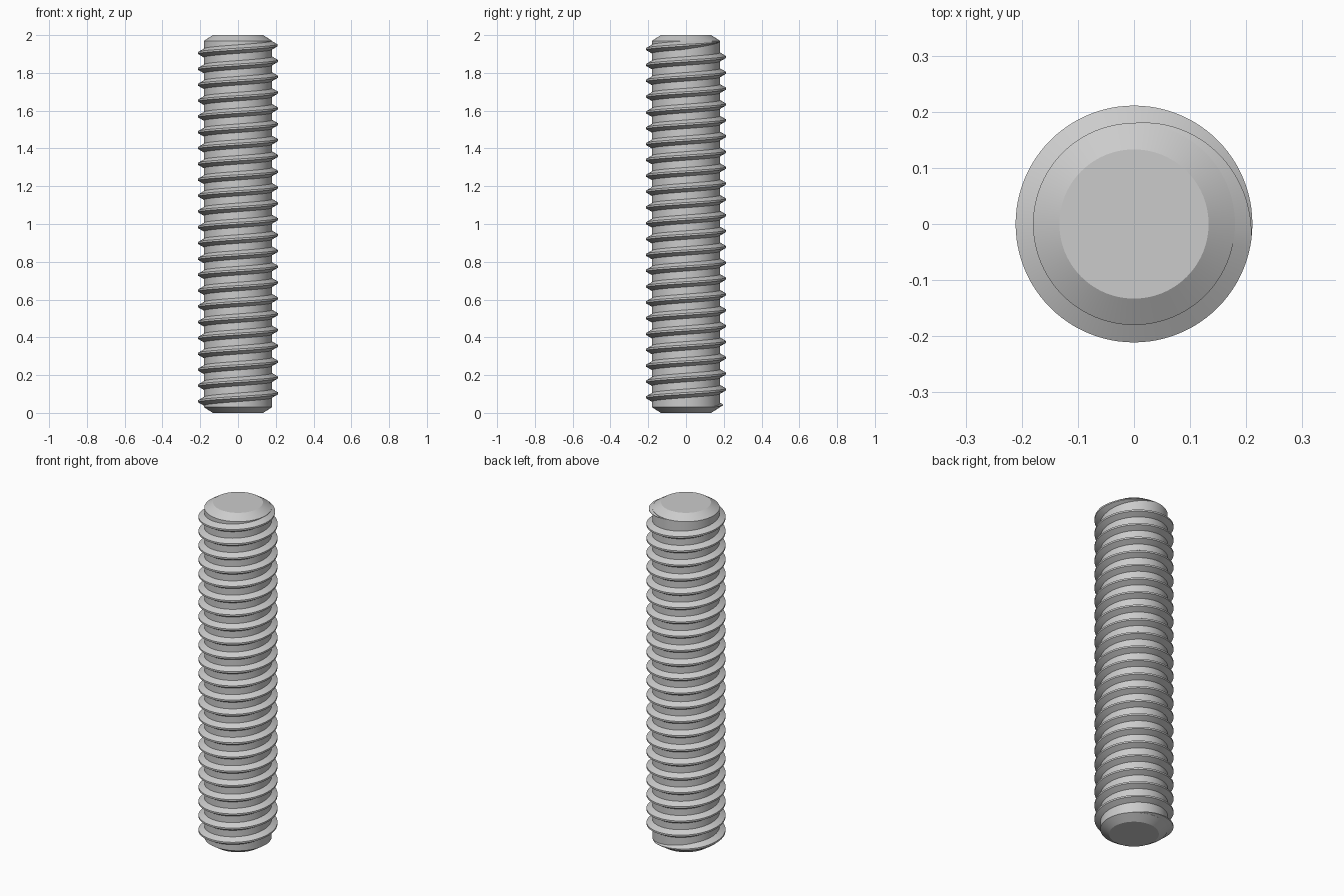
import bpy, bmesh, math

if "Cube" in bpy.data.objects:
    bpy.data.objects.remove(bpy.data.objects["Cube"], do_unlink=True)

CORE, CREST = 0.18, 0.211      # root and crest radii
PITCH = 0.0838
SEGS = 96                      # segments per turn
TOP_Z, TURNS = 1.968, 23.12    # crest height at the upper run-out, thread length
FADE = 0.27                    # run-out length in turns

steel = bpy.data.materials.new("steel_grey")
steel.use_nodes = True
grey = (0.6, 0.6, 0.6, 1)
steel.diffuse_color = grey
steel.node_tree.nodes["Principled BSDF"].inputs["Base Color"].default_value = grey


def finish(name, bm):
    bmesh.ops.recalc_face_normals(bm, faces=bm.faces)
    mesh = bpy.data.meshes.new(name)
    bm.to_mesh(mesh)
    bm.free()
    mesh.materials.append(steel)
    obj = bpy.data.objects.new(name, mesh)
    bpy.context.collection.objects.link(obj)
    bpy.ops.object.select_all(action='DESELECT')
    obj.select_set(True)
    bpy.context.view_layer.objects.active = obj
    bpy.ops.object.shade_smooth_by_angle(angle=math.radians(30))


def ring(bm, points):
    return [bm.verts.new(p) for p in points]


def bridge(bm, a, b):
    n = len(a)
    for i in range(n):
        j = (i + 1) % n
        bm.faces.new((a[i], a[j], b[j], b[i]))


# Core rod with chamfered ends
bm = bmesh.new()
rings = []
for r, z in [(0.133, 0), (CORE, 0.03), (CORE, 1.97), (0.133, 2)]:
    angles = [math.tau * i / SEGS for i in range(SEGS)]
    rings.append(ring(bm, [(r * math.cos(a), r * math.sin(a), z) for a in angles]))
for a, b in zip(rings, rings[1:]):
    bridge(bm, a, b)
bm.faces.new(rings[0])
bm.faces.new(rings[-1])
finish("core_rod", bm)

# Right-handed helical thread, growing from and fading into the core
bm = bmesh.new()
sections = []
count = round(TURNS * SEGS)
for i in range(count + 1):
    back = (count - i) / SEGS                  # turns below the upper end
    grow = min(1, back / FADE, i / SEGS / FADE)
    grow = max(grow, 0.01)
    angle = math.pi / 2 - math.tau * back
    z = TOP_Z - PITCH * back
    tip = CORE + (CREST - CORE) * grow
    base, flat = 0.024 * grow, 0.005 * grow
    profile = [(CORE - 0.002, -base), (tip, -flat), (tip, flat), (CORE - 0.002, base)]
    sections.append(ring(bm, [(r * math.cos(angle), r * math.sin(angle), z + dz)
                              for r, dz in profile]))
for a, b in zip(sections, sections[1:]):
    bridge(bm, a, b)
bm.faces.new(sections[0])
bm.faces.new(sections[-1])
finish("helical_thread", bm)
